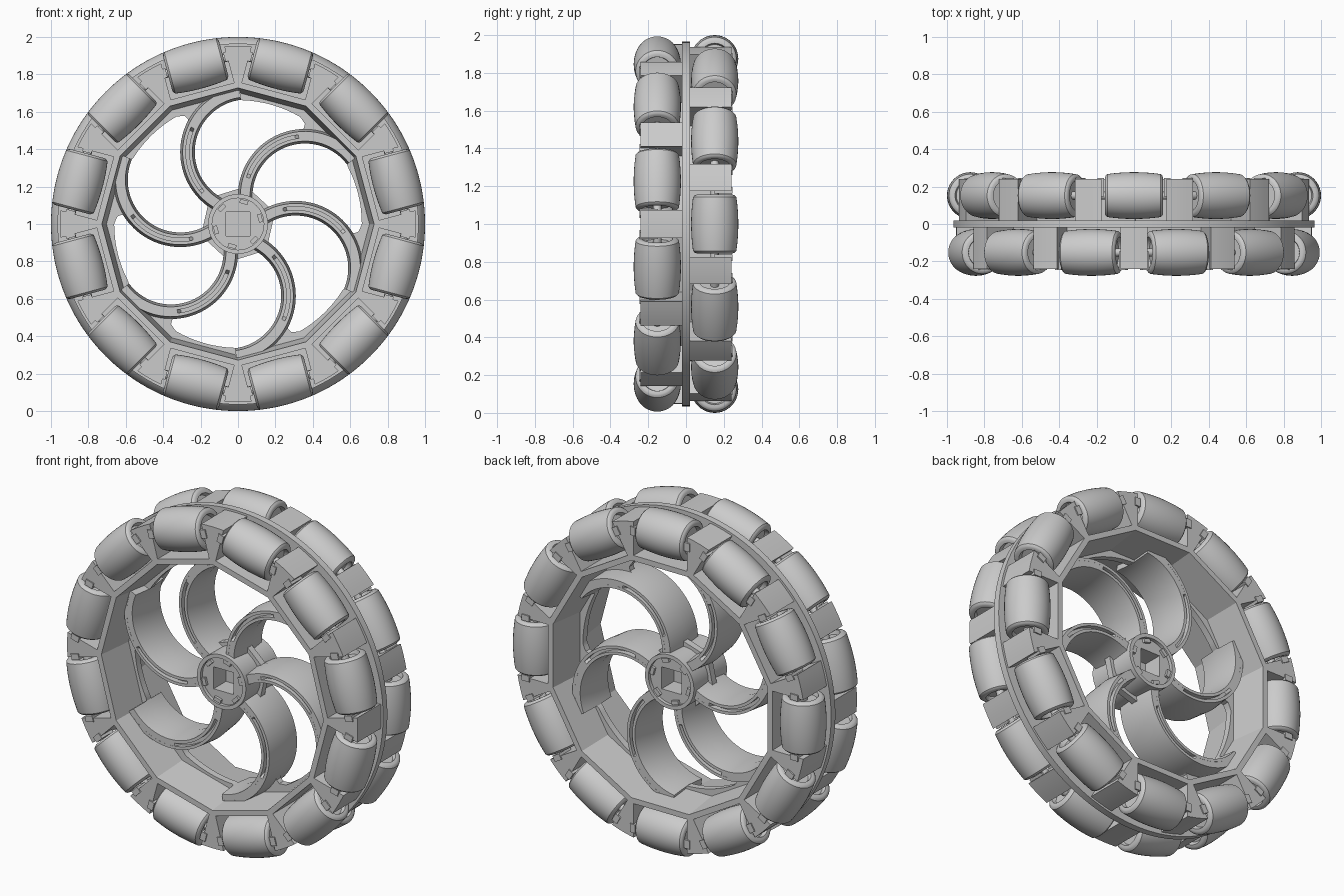
import bpy, bmesh
from math import sin, cos, pi, radians, sqrt, hypot
from mathutils import Matrix

if "Cube" in bpy.data.objects:
    bpy.data.objects.remove(bpy.data.objects["Cube"])

ROLL_R = 0.875                      # radius on which the roller axles sit
CENTRE = Matrix.Translation((0, 0, 1))


def finish(ob, angle=32):
    bpy.ops.object.select_all(action='DESELECT')
    ob.select_set(True)
    bpy.context.view_layer.objects.active = ob
    bpy.ops.object.shade_smooth_by_angle(angle=radians(angle))


def add(name, mesh, matrix=CENTRE):
    ob = bpy.data.objects.new(name, mesh)
    bpy.context.collection.objects.link(ob)
    ob.matrix_world = matrix
    return ob


def mesh_of(name, verts, faces):
    me = bpy.data.meshes.new(name)
    me.from_pydata(verts, [], faces)
    bm = bmesh.new()
    bm.from_mesh(me)
    bmesh.ops.recalc_face_normals(bm, faces=bm.faces)
    bm.to_mesh(me)
    bm.free()
    return me


def plate(name, loops, y, half):
    """Flat outline with holes in the x/z plane, thickened along y."""
    cu = bpy.data.curves.new(name, 'CURVE')
    cu.dimensions, cu.fill_mode, cu.extrude = '2D', 'BOTH', half
    for loop in loops:
        sp = cu.splines.new('POLY')
        sp.points.add(len(loop) - 1)
        for p, (u, v) in zip(sp.points, loop):
            p.co = (u, v, 0, 1)
        sp.use_cyclic_u = True
    ob = add(name, cu, Matrix())
    bpy.ops.object.select_all(action='DESELECT')
    ob.select_set(True)
    bpy.context.view_layer.objects.active = ob
    bpy.ops.object.convert(target='MESH')
    ob = bpy.context.view_layer.objects.active
    ob.data.transform(Matrix.Translation((0, y, 0)) @ Matrix.Rotation(pi / 2, 4, 'X'))
    bm = bmesh.new()
    bm.from_mesh(ob.data)
    bmesh.ops.remove_doubles(bm, verts=bm.verts, dist=1e-5)
    bmesh.ops.recalc_face_normals(bm, faces=bm.faces)
    bm.to_mesh(ob.data)
    bm.free()
    ob.matrix_world = CENTRE
    return ob


def circle(r, n, start=0.0):
    return [(r * cos(start + 2 * pi * i / n), r * sin(start + 2 * pi * i / n)) for i in range(n)]


def lathe_x(name, prof, n):
    """Profile of (x, radius) points spun around the x axis, ends closed."""
    verts = [(x, r * cos(2 * pi * j / n), r * sin(2 * pi * j / n)) for x, r in prof for j in range(n)]
    faces = [(i * n + j, i * n + (j + 1) % n, (i + 1) * n + (j + 1) % n, (i + 1) * n + j)
             for i in range(len(prof) - 1) for j in range(n)]
    faces += [tuple(range(n)), tuple(range((len(prof) - 1) * n, len(prof) * n))]
    return mesh_of(name, verts, faces)


def box(name, size):
    me = bpy.data.meshes.new(name)
    bm = bmesh.new()
    bmesh.ops.create_cube(bm, size=1, matrix=Matrix.Diagonal((*size, 1)))
    bm.to_mesh(me)
    bm.free()
    return me


# Rim halves: ring of posts and roller pockets around a twelve-sided opening
def rim_half(name, off, y):
    L, FLOOR, OUT = 0.175, 0.735, 0.952
    top = sqrt(OUT ** 2 - L ** 2)
    outer, inner = [], []
    for k in range(12):
        c = off + radians(30) * k
        e = (cos(c), sin(c))
        at = lambda t, r: (r * e[0] - t * e[1], r * e[1] + t * e[0])
        outer += [at(-L, FLOOR), at(L, FLOOR)]
        a = c + math_atan(L, top)
        span = radians(30) - 2 * math_atan(L, top)
        outer += [(OUT * cos(a + span * i / 5), OUT * sin(a + span * i / 5)) for i in range(6)]
        inner.append((0.703 * cos(c + radians(15)), 0.703 * sin(c + radians(15))))
    ob = plate(name, [outer, inner], y, 0.11)
    for v in ob.data.vertices:      # slight draft on the inner wall
        if hypot(v.co.x, v.co.z) < 0.725 and abs(v.co.y) > 0.2:
            v.co.x *= 1.035
            v.co.z *= 1.035
    finish(ob, 20)


def math_atan(a, b):
    from math import atan2
    return atan2(a, b)


rim_half("rim_front", radians(15), -0.13)
rim_half("rim_back", 0.0, 0.13)

# Spoke centre line: an arc for the first spoke, the others are turned by 60 degrees
SC, SR = (0.05, 0.385), 0.32
A0, A1 = radians(250), radians(97)


def spoke_pt(a, offset=0.0, turn=0.0):
    u, v = SC[0] + (SR + offset) * cos(a), SC[1] + (SR + offset) * sin(a)
    return (u * cos(turn) - v * sin(turn), u * sin(turn) + v * cos(turn))


# Middle web disc with six curved windows
windows = []
for k in range(6):
    t0, t1 = radians(60 * k), radians(60 * k - 60)
    w = [spoke_pt(radians(232 - 130 * i / 20), -0.015, t0) for i in range(21)]
    w += [(0.662 * cos(a), 0.662 * sin(a)) for a in (t0 + radians(88 - 28 * i / 8) for i in range(9))]
    corner = [(0.345, 0.555), (0.358, 0.535), (0.352, 0.512), (0.335, 0.5), (0.30, 0.492)]
    w += [(u * cos(t0) - v * sin(t0), u * sin(t0) + v * cos(t0)) for u, v in corner]
    w += [spoke_pt(radians(165 + 67 * i / 12), 0.015, t1) for i in range(13)]
    windows.append(w)
finish(plate("web_disc", [circle(0.965, 120)] + windows, 0, 0.02))

# Curved spokes: tapered section swept along the arc, shallow slot on both edges
N, H = 44, 0.13
verts, faces = [], []
for i in range(N + 1):
    t = i / N
    a = A0 + (A1 - A0) * t
    g = 0.03 if 0.2 < t < 0.6 else 0.0005
    half = [(-0.026, -H), (-0.009, -H), (-0.009, g - H), (0.009, g - H), (0.009, -H), (0.026, -H), (0.039, 0)]
    section = half + [(-o, -y) for o, y in half]
    for o, y in section:
        u, v = spoke_pt(a, o)
        verts.append((u, y, v))
M = 14
faces = [(i * M + j, i * M + (j + 1) % M, (i + 1) * M + (j + 1) % M, (i + 1) * M + j)
         for i in range(N) for j in range(M)]
faces += [tuple(range(M)), tuple(range(N * M, N * M + M))]
spoke = mesh_of("spoke", verts, faces)
for k in range(6):
    finish(add(f"spoke_{k + 1}", spoke, CENTRE @ Matrix.Rotation(radians(60 * k), 4, 'Y')))

# Hub: sleeve, recessed core with a square bore, small lugs on both faces
s = 0.065
finish(plate("hub_sleeve", [circle(0.16, 64), circle(0.138, 64)], 0, 0.155))
finish(plate("hub_core", [circle(0.14, 64), [(-s, -s), (s, -s), (s, s), (-s, s)]], 0, 0.135))
lug = box("hub_lug", (0.045, 0.02, 0.022))
for k in range(6):
    for y in (-0.14, 0.14):
        add("hub_lug", lug, CENTRE @ Matrix.Rotation(radians(60 * k + 15), 4, 'Y')
            @ Matrix.Translation((0, y, 0.122)))

# Barrel rollers whose outline follows the wheel circle, with axle and clips
end = [(-0.13, 0.025), (-0.13, 0.075), (-0.155, 0.082), (-0.155, 0.097), (-0.151, 0.107)]
barrel = [(t, sqrt(1 - t * t) - ROLL_R) for t in (0.143 * i / 6 for i in range(-6, 7))]
roller = lathe_x("roller", end + barrel + [(-x, r) for x, r in reversed(end)], 40)
axle = lathe_x("axle", [(-0.19, 0.022), (0.19, 0.022)], 16)
clip = box("axle_clip", (0.035, 0.1, 0.05))
for row, off, side in (("front", 15, -1), ("back", 0, 1)):
    for k in range(12):
        m = CENTRE @ Matrix.Rotation(radians(off + 30 * k), 4, 'Y') @ Matrix.Translation((0, 0.152 * side, ROLL_R))
        finish(add(f"roller_{row}_{k + 1}", roller, m))
        finish(add(f"axle_{row}_{k + 1}", axle, m))
        for x in (-0.178, 0.178):
            add(f"axle_clip_{row}", clip, m @ Matrix.Translation((x, 0.045 * side, 0.005)))
